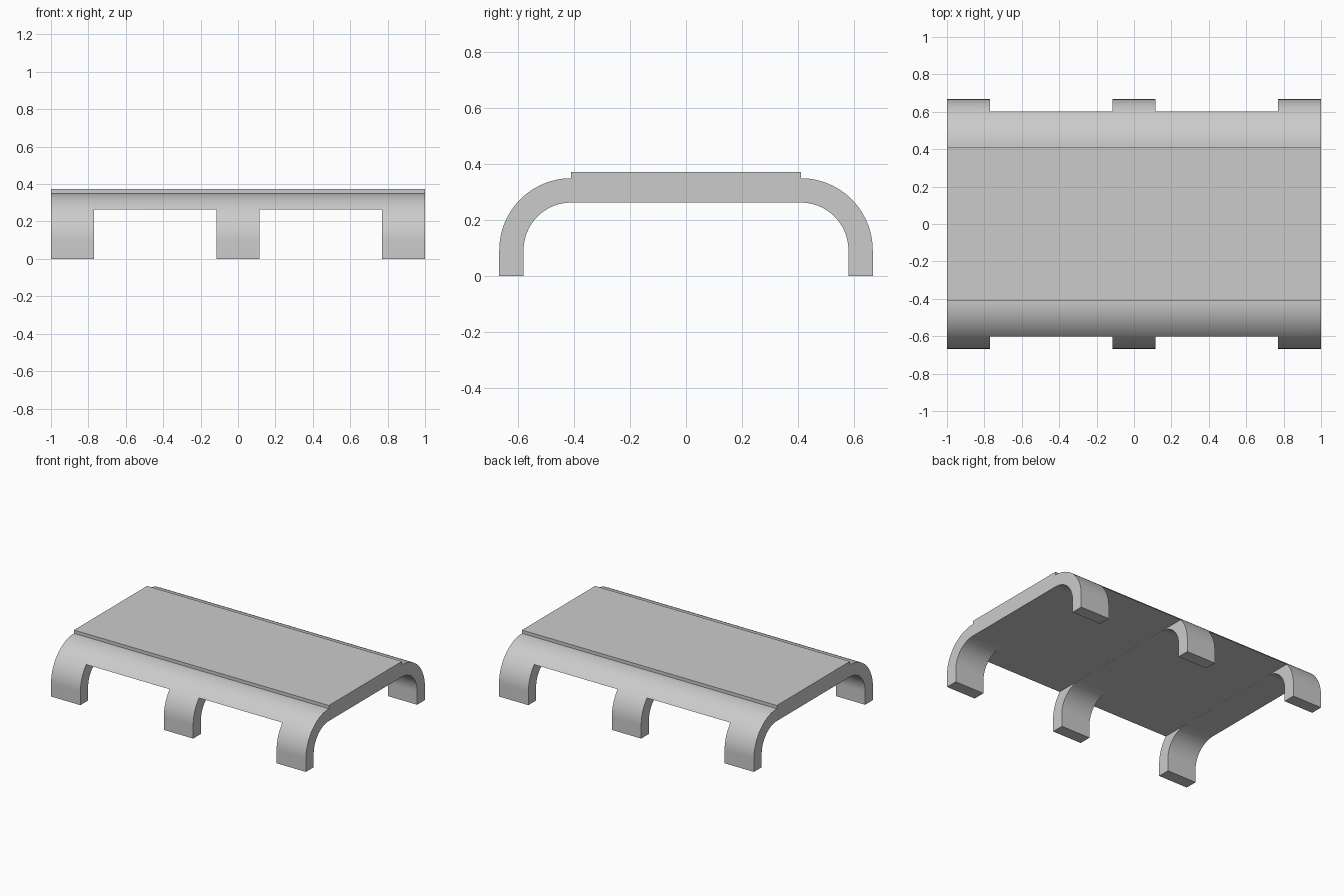
import bpy, bmesh
from math import sin, cos, pi, radians

cube = bpy.data.objects.get("Cube")
if cube:
    bpy.data.objects.remove(cube, do_unlink=True)

grey = bpy.data.materials.new("light grey")
grey.use_nodes = True
colour = (0.6, 0.6, 0.6, 1)
grey.diffuse_color = colour
grey.node_tree.nodes["Principled BSDF"].inputs["Base Color"].default_value = colour

HALF_LENGTH = 1.0
BEND_Y, BEND_Z = 0.41, 0.093      # centre of each rounded shoulder
OUTER, INNER = 0.257, 0.17        # shoulder radii
TOP = 0.373                       # raised top panel
UNDERSIDE = BEND_Z + INNER
STEPS = 24


def sweep(name, profile, x0, x1):
    """Extrude a closed (y, z) profile along x."""
    bm = bmesh.new()
    face = bm.faces.new([bm.verts.new((x0, y, z)) for y, z in profile])
    moved = bmesh.ops.extrude_face_region(bm, geom=[face])["geom"]
    verts = [v for v in moved if isinstance(v, bmesh.types.BMVert)]
    bmesh.ops.translate(bm, verts=verts, vec=(x1 - x0, 0, 0))
    bmesh.ops.recalc_face_normals(bm, faces=bm.faces)
    mesh = bpy.data.meshes.new(name)
    bm.to_mesh(mesh)
    bm.free()
    mesh.materials.append(grey)
    obj = bpy.data.objects.new(name, mesh)
    bpy.context.collection.objects.link(obj)
    return obj


def arc(radius):
    """Quarter bend from the leg up to the panel."""
    angles = [i / STEPS * pi / 2 for i in range(STEPS + 1)]
    return [(BEND_Y + radius * cos(a), BEND_Z + radius * sin(a)) for a in angles]


# Arched cross-section: half outline, mirrored across y
half = [(BEND_Y, TOP)] + arc(OUTER)[::-1]
half += [(BEND_Y + OUTER, 0), (BEND_Y + INNER, 0)] + arc(INNER)
outline = half + [(-y, z) for y, z in reversed(half)]
bench = sweep("arched_bench", outline, -HALF_LENGTH, HALF_LENGTH)

# Openings between the three pairs of legs
bpy.context.view_layer.objects.active = bench
bench.select_set(True)
lift = UNDERSIDE + 0.0005
opening = [(-1, -1), (1, -1), (1, lift), (-1, lift)]
for x0, x1 in ((-0.77, -0.115), (0.115, 0.77)):
    cutter = sweep("opening_cutter", opening, x0, x1)
    cutter.hide_render = True
    cut = bench.modifiers.new("leg opening", "BOOLEAN")
    cut.operation = "DIFFERENCE"
    cut.solver = "EXACT"
    cut.object = cutter
    bpy.ops.object.modifier_apply(modifier=cut.name)
    bpy.data.objects.remove(cutter, do_unlink=True)

# Smooth bends, sharp panel edges
bpy.ops.object.shade_smooth_by_angle(angle=radians(30))
